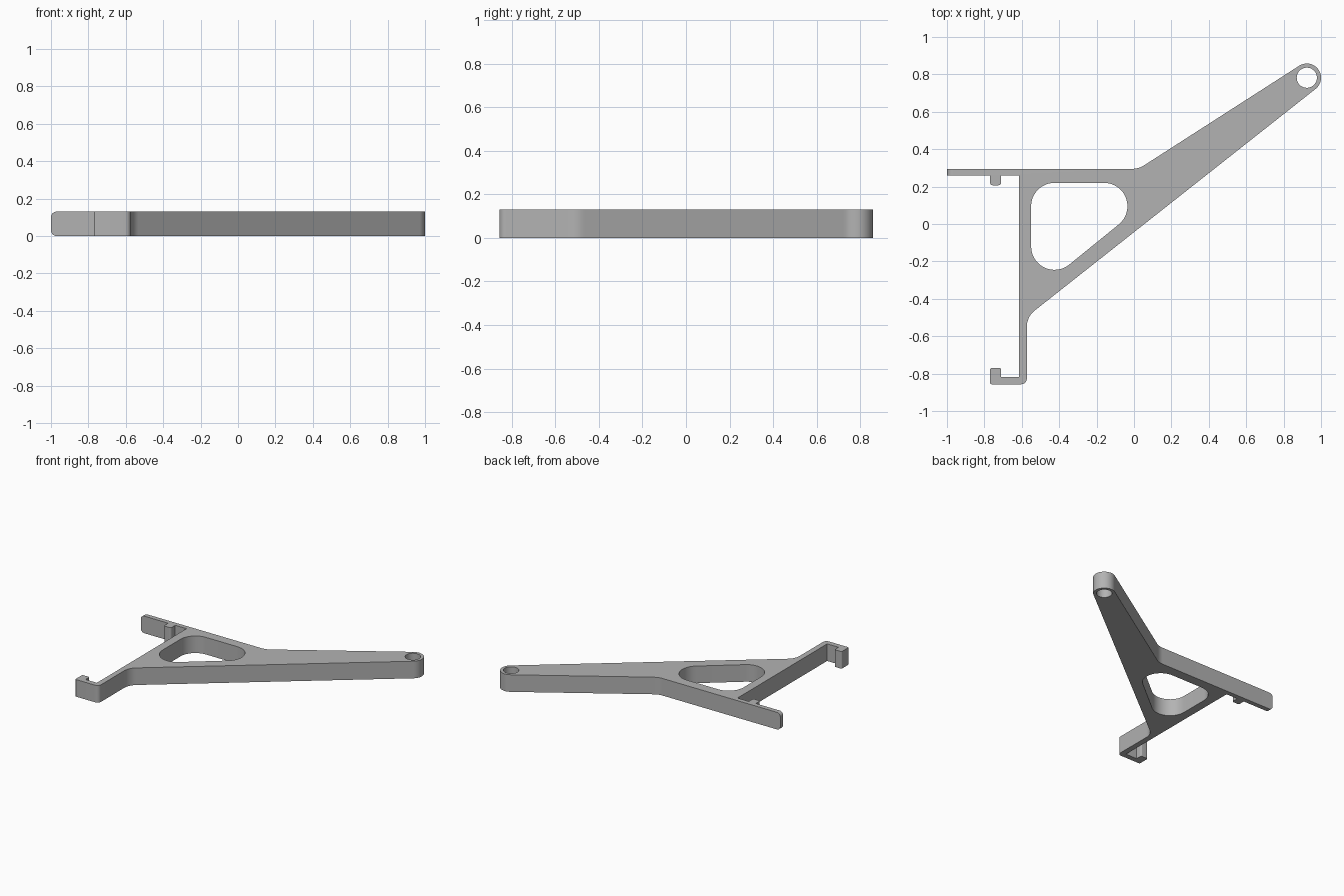
import bpy, bmesh
from math import pi, cos, sin, atan2, tan, radians
from mathutils import Vector

HEIGHT = 0.13

cube = bpy.data.objects.get("Cube")
if cube:
    bpy.data.objects.remove(cube, do_unlink=True)

grey = bpy.data.materials.new("Plain grey")
grey.use_nodes = True
grey.diffuse_color = (0.45, 0.45, 0.45, 1)
grey.node_tree.nodes["Principled BSDF"].inputs["Base Color"].default_value = (0.45, 0.45, 0.45, 1)


def arc(cx, cy, r, start, end, steps=16):
    """Points on an arc, angles in degrees."""
    angles = [radians(start + (end - start) * i / steps) for i in range(steps + 1)]
    return [(cx + r * cos(a), cy + r * sin(a)) for a in angles]


def fillet(before, corner, after, r, steps=8):
    """Replace a corner by a tangent arc of radius r."""
    p = Vector(corner)
    u, v = (Vector(before) - p).normalized(), (Vector(after) - p).normalized()
    half = u.angle(v) / 2
    centre = p + (u + v).normalized() * (r / sin(half))
    reach = r / tan(half)
    a, b = p + u * reach - centre, p + v * reach - centre
    start = atan2(a.y, a.x)
    sweep = (atan2(b.y, b.x) - start + pi) % (2 * pi) - pi
    return [(centre.x + r * cos(start + sweep * i / steps),
             centre.y + r * sin(start + sweep * i / steps)) for i in range(steps + 1)]


def rounded(corners):
    """Outline from (x, y, radius) corners."""
    pts = []
    for i, (x, y, r) in enumerate(corners):
        before, after = corners[i - 1][:2], corners[(i + 1) % len(corners)][:2]
        pts += fillet(before, (x, y), after, r) if r else [(x, y)]
    return pts


def prism(name, pts, z0, z1, end_radius=0):
    """Extrude an outline upwards; optionally round the far left end."""
    bm = bmesh.new()
    face = bm.faces.new([bm.verts.new((x, y, z0)) for x, y in pts])
    top = bmesh.ops.extrude_face_region(bm, geom=[face])["geom"]
    bmesh.ops.translate(bm, vec=(0, 0, z1 - z0),
                        verts=[g for g in top if isinstance(g, bmesh.types.BMVert)])
    bmesh.ops.recalc_face_normals(bm, faces=bm.faces)
    if end_radius:
        ends = [e for e in bm.edges if all(v.co.x < -0.99 for v in e.verts)
                and abs(e.verts[0].co.z - e.verts[1].co.z) < 0.001]
        bmesh.ops.bevel(bm, geom=ends, offset=end_radius, segments=8,
                        profile=0.5, affect='EDGES')
    mesh = bpy.data.meshes.new(name)
    bm.to_mesh(mesh)
    bm.free()
    mesh.materials.append(grey)
    obj = bpy.data.objects.new(name, mesh)
    bpy.context.collection.objects.link(obj)
    return obj


# Bracket outline: clip arm with lug, upright, lower hook, then the long arm
boss = (0.924, 0.782)
outline = rounded([
    (-1, 0.295, 0), (-1, 0.26, 0),
    (-0.77, 0.26, 0), (-0.77, 0.207, 0.015), (-0.71, 0.207, 0.015), (-0.71, 0.26, 0),
    (-0.615, 0.26, 0), (-0.615, -0.818, 0),
    (-0.71, -0.818, 0), (-0.71, -0.77, 0.01), (-0.77, -0.77, 0.01), (-0.77, -0.857, 0.01),
    (-0.573, -0.857, 0.03), (-0.573, -0.496, 0.11),
    (0.971, 0.723, 0), (0.883, 0.846, 0), (0.025, 0.295, 0.12)])

# Round the boss between the two straight flanks of the long arm
lower = outline.index((0.971, 0.723, 0)[:2])
outline[lower:lower + 2] = arc(*boss, 0.076, -51.6, 123, 24)
bracket = prism("support_bracket", outline, 0, HEIGHT, 0.03)

# Openings: rounded triangular window and pivot hole
r = 0.125
window = (arc(-0.16, 0.095, r, -51, 90) + arc(-0.425, 0.095, r, 90, 180)
          + arc(-0.425, -0.12, r, 180, 309))
pivot = arc(*boss, 0.054, 0, 350, 35)
for name, pts in (("window_cutter", window), ("pivot_cutter", pivot)):
    cutter = prism(name, pts, -0.1, HEIGHT + 0.1)
    cutter.hide_render = True
    cut = bracket.modifiers.new(name, 'BOOLEAN')
    cut.operation, cut.solver, cut.object = 'DIFFERENCE', 'EXACT', cutter
    bpy.context.view_layer.objects.active = bracket
    bpy.ops.object.modifier_apply(modifier=cut.name)
    bpy.data.objects.remove(cutter, do_unlink=True)

# Smooth the rounded walls and keep the rims sharp
bpy.ops.object.select_all(action='DESELECT')
bracket.select_set(True)
bpy.context.view_layer.objects.active = bracket
bpy.ops.object.shade_smooth_by_angle(angle=radians(30))
